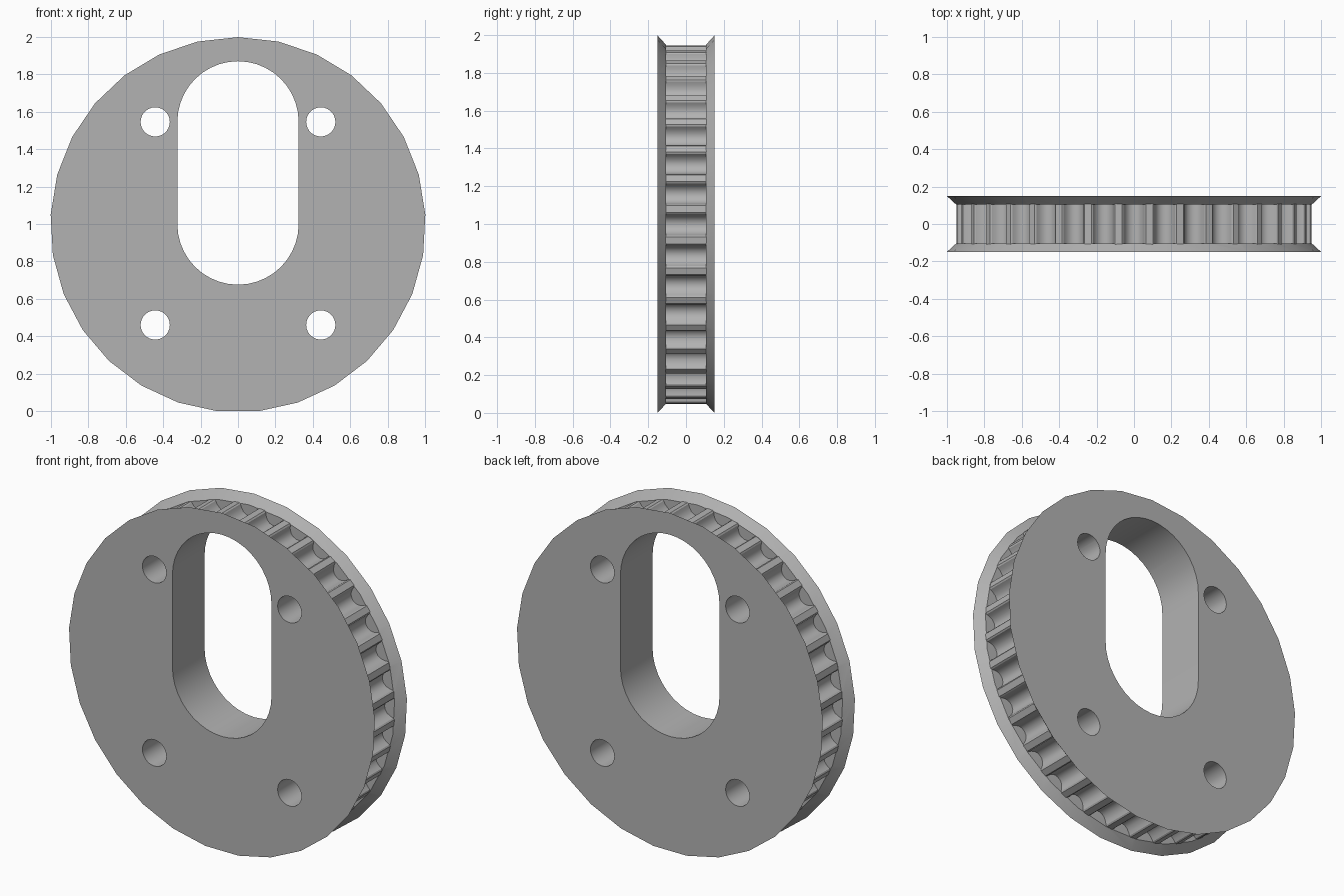
import bpy, bmesh
from math import sin, cos, pi, radians

cube = bpy.data.objects.get("Cube")
if cube:
    bpy.data.objects.remove(cube, do_unlink=True)

CENTRE_Z = 0.996
TEETH = 36

metal = bpy.data.materials.new("plain_grey")
metal.use_nodes = True
GREY = (0.45, 0.45, 0.45, 1)
metal.diffuse_color = GREY
metal.node_tree.nodes["Principled BSDF"].inputs["Base Color"].default_value = GREY


def loft(name, rings):
    """Closed solid from rings of (y, [(x, z), ...])."""
    bm = bmesh.new()
    loops = [[bm.verts.new((x, y, z)) for x, z in pts] for y, pts in rings]
    for a, b in zip(loops, loops[1:]):
        for i in range(len(a)):
            bm.faces.new((a[i - 1], a[i], b[i], b[i - 1]))
    bm.faces.new(loops[0])
    bm.faces.new(loops[-1])
    bmesh.ops.recalc_face_normals(bm, faces=bm.faces)
    mesh = bpy.data.meshes.new(name)
    bm.to_mesh(mesh)
    bm.free()
    mesh.materials.append(metal)
    obj = bpy.data.objects.new(name, mesh)
    bpy.context.collection.objects.link(obj)
    return obj


def circle(radius, sides, x=0, z=CENTRE_Z):
    return [(x + radius * sin(2 * pi * i / sides), z + radius * cos(2 * pi * i / sides))
            for i in range(sides)]


def flange(name, side):
    return loft(name, [(side * 0.105, circle(0.952, 29)), (side * 0.15, circle(1.0015, 29))])


# Toothed ring: one rounded groove repeated around the rim
half_groove = [(3.9, 0.95), (3.45, 0.943), (3.15, 0.924), (2.4, 0.902), (1.3, 0.889)]
groove = [(-a, r) for a, r in half_groove] + [(0, 0.885)] + half_groove[::-1]
rim = []
for t in range(TEETH):
    for a, r in groove:
        angle = radians(a + t * 360 / TEETH)
        rim.append((r * sin(angle), CENTRE_Z + r * cos(angle)))
pulley = loft("toothed_pulley", [(-0.12, rim), (0.12, rim)])

# Flared flanges on both sides
unions = [flange("front_flange", -1), flange("back_flange", 1)]

# Long central slot and four bolt holes
SLOT_R, STEPS = 0.324, 20
slot = [(SLOT_R * cos(pi * i / STEPS), 1.545 + SLOT_R * sin(pi * i / STEPS)) for i in range(STEPS + 1)]
slot += [(-SLOT_R * cos(pi * i / STEPS), 1.0 - SLOT_R * sin(pi * i / STEPS)) for i in range(STEPS + 1)]
cutters = [loft("slot_cutter", [(-0.3, slot), (0.3, slot)])]
for x in (-0.442, 0.442):
    for z in (0.461, 1.545):
        hole = circle(0.078, 28, x, z)
        cutters.append(loft("bolt_hole_cutter", [(-0.3, hole), (0.3, hole)]))

# Combine everything into one clean solid
for operation, tools in (("UNION", unions), ("DIFFERENCE", cutters)):
    for tool in tools:
        tool.hide_render = True
        mod = pulley.modifiers.new(tool.name, "BOOLEAN")
        mod.operation = operation
        mod.solver = "EXACT"
        mod.object = tool
depsgraph = bpy.context.evaluated_depsgraph_get()
solid = bpy.data.meshes.new_from_object(pulley.evaluated_get(depsgraph))
pulley.modifiers.clear()
pulley.data = solid
solid.materials.clear()
solid.materials.append(metal)
for poly in solid.polygons:
    poly.material_index = 0
for tool in unions + cutters:
    bpy.data.objects.remove(tool, do_unlink=True)

# Smooth walls with crisp edges
bpy.ops.object.select_all(action="DESELECT")
pulley.select_set(True)
bpy.context.view_layer.objects.active = pulley
bpy.ops.object.shade_smooth_by_angle(angle=radians(30))
